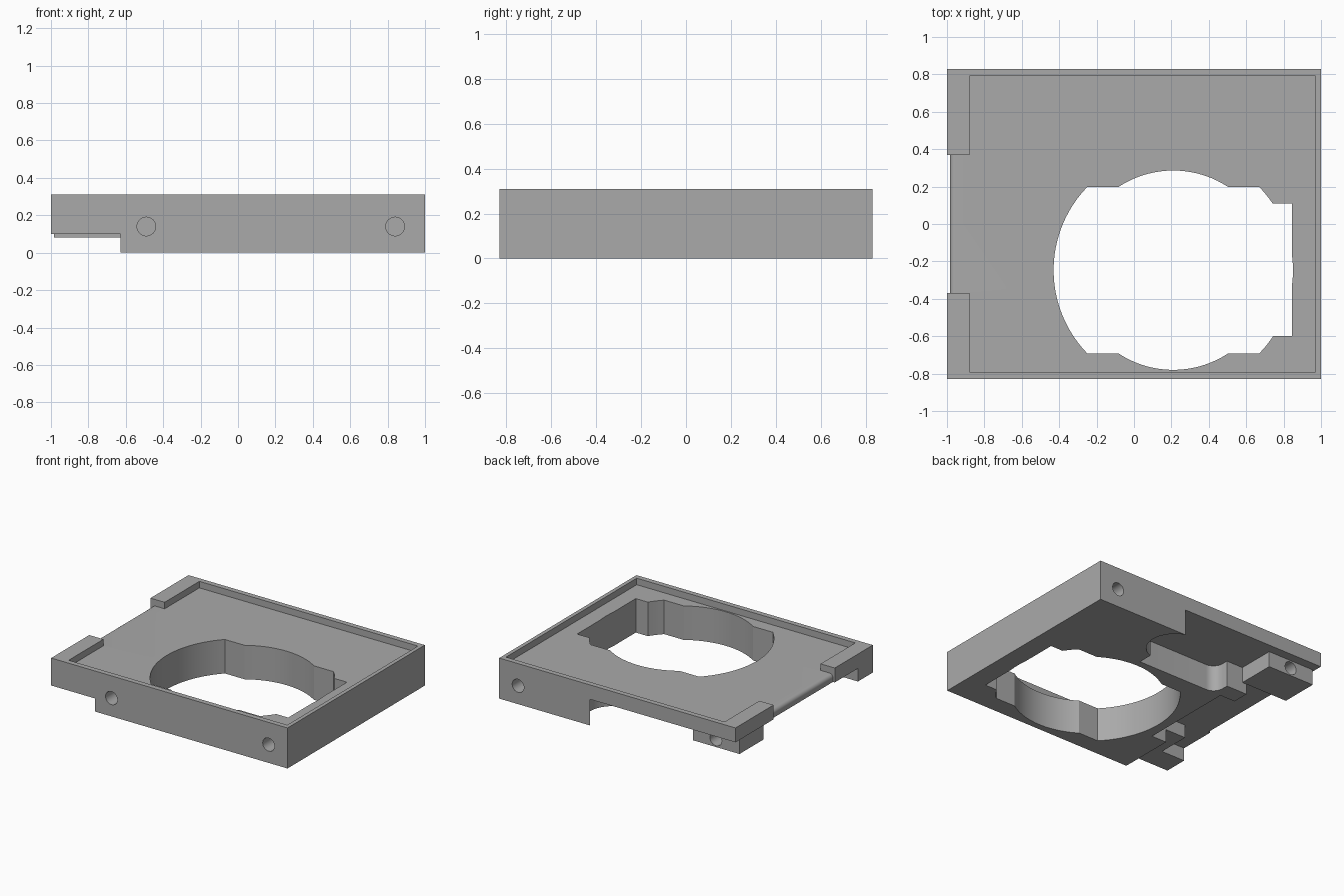
import bpy, bmesh
from math import sin, cos, pi, asin

cube = bpy.data.objects.get("Cube")
if cube:
    bpy.data.objects.remove(cube, do_unlink=True)

grey = bpy.data.materials.new("plain grey")
grey.use_nodes = True
grey.diffuse_color = (0.4, 0.4, 0.4, 1)
grey.node_tree.nodes["Principled BSDF"].inputs["Base Color"].default_value = (0.4, 0.4, 0.4, 1)


def arc(cx, cy, r, a0, a1, n):
    return [(cx + r * cos(a0 + (a1 - a0) * i / n), cy + r * sin(a0 + (a1 - a0) * i / n))
            for i in range(n + 1)]


def circle(cx, cy, r, n=64):
    return arc(cx, cy, r, 0, 2 * pi, n)[:-1]


def rect(x0, x1, y0, y1):
    return [(x0, y0), (x1, y0), (x1, y1), (x0, y1)]


def prism(name, outline, lo, hi, along_y=False):
    """Extrude an outline from lo to hi along z, or along y for an x-z outline."""
    bm = bmesh.new()
    rings = [[bm.verts.new((u, h, v) if along_y else (u, v, h)) for u, v in outline]
             for h in (lo, hi)]
    n = len(outline)
    for ring in rings:
        bm.faces.new(ring)
    for i in range(n):
        j = (i + 1) % n
        bm.faces.new((rings[0][i], rings[0][j], rings[1][j], rings[1][i]))
    bmesh.ops.recalc_face_normals(bm, faces=bm.faces)
    mesh = bpy.data.meshes.new(name)
    bm.to_mesh(mesh)
    bm.free()
    mesh.materials.append(grey)
    ob = bpy.data.objects.new(name, mesh)
    bpy.context.collection.objects.link(ob)
    return ob


def cut(target, *shape, **kw):
    """Subtract a prism from the target, then remove the cutter."""
    cutter = prism("cutter", *shape, **kw)
    cutter.hide_render = True
    mod = target.modifiers.new("cut", "BOOLEAN")
    mod.operation = "DIFFERENCE"
    mod.solver = "EXACT"
    mod.object = cutter
    bpy.context.view_layer.objects.active = target
    bpy.ops.object.modifier_apply(modifier=mod.name)
    bpy.data.objects.remove(cutter, do_unlink=True)


LOW, HIGH = -0.2, 0.5
SHELF, FLOOR = 0.2, 0.26

# Solid frame block
frame = prism("frame", rect(-1, 1, -0.83, 0.83), 0, 0.31)

# Shallow tray in the top, open between the two corner tabs
cut(frame, [(-0.88, -0.79), (0.97, -0.79), (0.97, 0.79), (-0.88, 0.79),
            (-0.88, 0.37), (-1.1, 0.37), (-1.1, -0.37), (-0.88, -0.37)], FLOOR, HIGH)

# Rounded tray lip between the tabs
lip = [(-1.1, LOW), (-0.985, LOW)] + arc(-0.955, 0.23, 0.03, pi, pi / 2, 6)
cut(frame, lip + [(-0.955, HIGH), (-1.1, HIGH)], -0.37, 0.37, along_y=True)

# Through opening: flat-sided large circle, smaller circle and a side slot
a = asin(0.445 / 0.64)
cut(frame, arc(0.21, -0.247, 0.64, -a, a, 24)
    + arc(0.21, -0.247, 0.64, pi - a, pi + a, 24), LOW, HIGH)
cut(frame, circle(0.21, -0.247, 0.533, 96), LOW, HIGH)
cut(frame, rect(0.3, 0.845, -0.6, 0.11), LOW, HIGH)

# Stepped underside pocket with a filleted corner and a round end
pocket = [(-1.1, -0.65), (-0.8, -0.65), (-0.8, -0.4), (-0.5, -0.4), (-0.5, 0.34),
          (-0.627, 0.34), (-0.627, 0.47), (-0.45, 0.47)]
pocket += arc(-0.37, 0.42, 0.08, pi, 1.5 * pi, 8)
pocket += [(0.23, 0.34), (0.23, 0.9), (-1.1, 0.9)]
cut(frame, pocket, LOW, SHELF)
cut(frame, circle(0.165, 0.64, 0.2), LOW, SHELF)

# Raised front corner
cut(frame, rect(-1.1, -0.627, -0.9, -0.4), LOW, 0.1)

# Blind screw holes in the front and back walls
for x, y0, y1 in ((-0.49, -0.9, -0.71), (0.84, -0.9, -0.71), (0.84, 0.71, 0.9)):
    cut(frame, circle(x, 0.14, 0.05, 32), y0, y1, along_y=True)

# Mounting foot under the back corner, with its own screw hole
foot = prism("mounting_foot", rect(-0.985, -0.59, 0.47, 0.76), 0.08, SHELF + 0.01)
cut(foot, circle(-0.785, 0.14, 0.05, 32), 0.64, 0.9, along_y=True)

for ob in (frame, foot):
    bpy.ops.object.select_all(action="DESELECT")
    ob.select_set(True)
    bpy.context.view_layer.objects.active = ob
    bpy.ops.object.shade_smooth_by_angle(angle=pi / 6)
